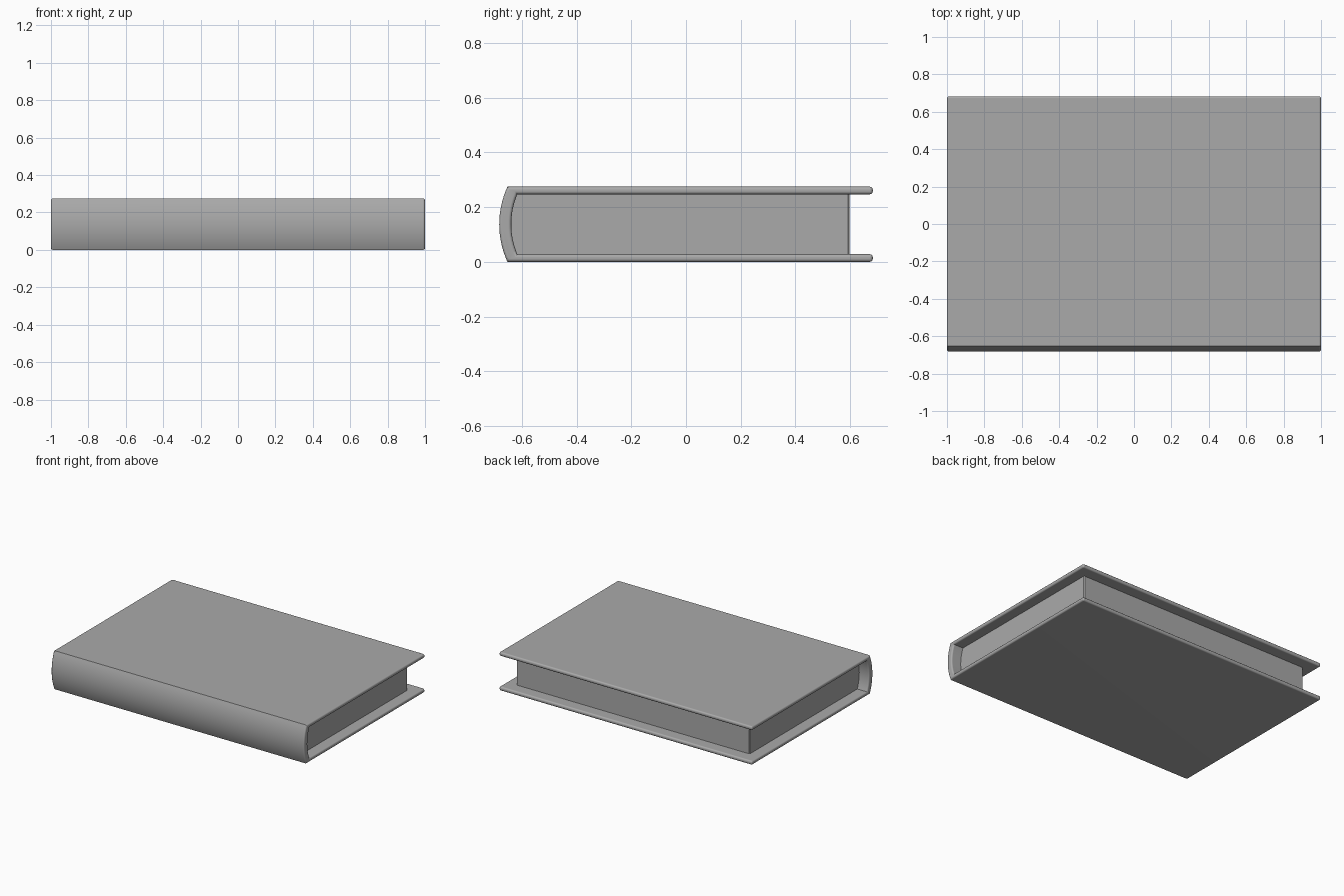
import bpy, bmesh, math

cube = bpy.data.objects.get("Cube")
if cube:
    bpy.data.objects.remove(cube, do_unlink=True)

# One plain grey for the whole book
grey = bpy.data.materials.new("plain grey")
grey.use_nodes = True
colour = (0.4, 0.4, 0.4, 1)
grey.diffuse_color = colour
grey.node_tree.nodes["Principled BSDF"].inputs["Base Color"].default_value = colour

HEIGHT = 0.275
MID = HEIGHT / 2
BOARD = 0.028
FORE = 0.683


def arc(y, half, bulge, steps=16):
    """Points of a shallow arc bulging to -y, from top to bottom."""
    radius = (half ** 2 + bulge ** 2) / (2 * bulge)
    sweep = math.asin(half / radius)
    centre = y - bulge + radius
    angles = [sweep * (1 - 2 * i / steps) for i in range(steps + 1)]
    return [(centre - radius * math.cos(a), MID + radius * math.sin(a)) for a in angles]


def extrude_profile(name, profile, half_length, bevel, segments, pick):
    """Extrude a y-z profile along x and bevel the edges chosen by pick."""
    bm = bmesh.new()
    face = bm.faces.new([bm.verts.new((-half_length, y, z)) for y, z in profile])
    solid = bmesh.ops.extrude_face_region(bm, geom=[face])
    moved = [v for v in solid["geom"] if isinstance(v, bmesh.types.BMVert)]
    bmesh.ops.translate(bm, verts=moved, vec=(2 * half_length, 0, 0))
    bmesh.ops.recalc_face_normals(bm, faces=bm.faces)
    edges = [e for e in bm.edges if pick(*[v.co for v in e.verts])]
    bmesh.ops.bevel(bm, geom=edges, offset=bevel, segments=segments,
                    profile=0.5, affect='EDGES', clamp_overlap=True)
    bmesh.ops.recalc_face_normals(bm, faces=bm.faces)
    mesh = bpy.data.meshes.new(name)
    bm.to_mesh(mesh)
    bm.free()
    mesh.materials.append(grey)
    obj = bpy.data.objects.new(name, mesh)
    bpy.context.collection.objects.link(obj)
    bpy.ops.object.select_all(action='DESELECT')
    obj.select_set(True)
    bpy.context.view_layer.objects.active = obj
    bpy.ops.object.shade_smooth_by_angle(angle=math.radians(35))
    normals = obj.modifiers.new("flat faces", 'WEIGHTED_NORMAL')
    normals.keep_sharp = True
    return obj


# Cover: two boards joined by a curved spine, with rounded rims
outside = arc(-0.653, MID, 0.03)
inside = arc(-0.617, MID - BOARD, 0.022)
cover_profile = ([(FORE, HEIGHT)] + outside + [(FORE, 0), (FORE, BOARD)]
                 + inside[::-1] + [(FORE, HEIGHT - BOARD)])
extrude_profile("cover", cover_profile, 1, 0.011, 3,
                lambda a, b: abs(a.x - b.x) < 1e-5 or min(a.y, b.y) > FORE - 0.001)

# Pages: a block rounded at the spine, sunk slightly into the cover
page_profile = [(0.598, HEIGHT - 0.025)] + arc(-0.62, MID - 0.025, 0.022) + [(0.598, 0.025)]
extrude_profile("pages", page_profile, 0.922, 0.006, 1,
                lambda a, b: abs(a.x - b.x) < 1e-5 and min(a.y, b.y) > 0.59)
